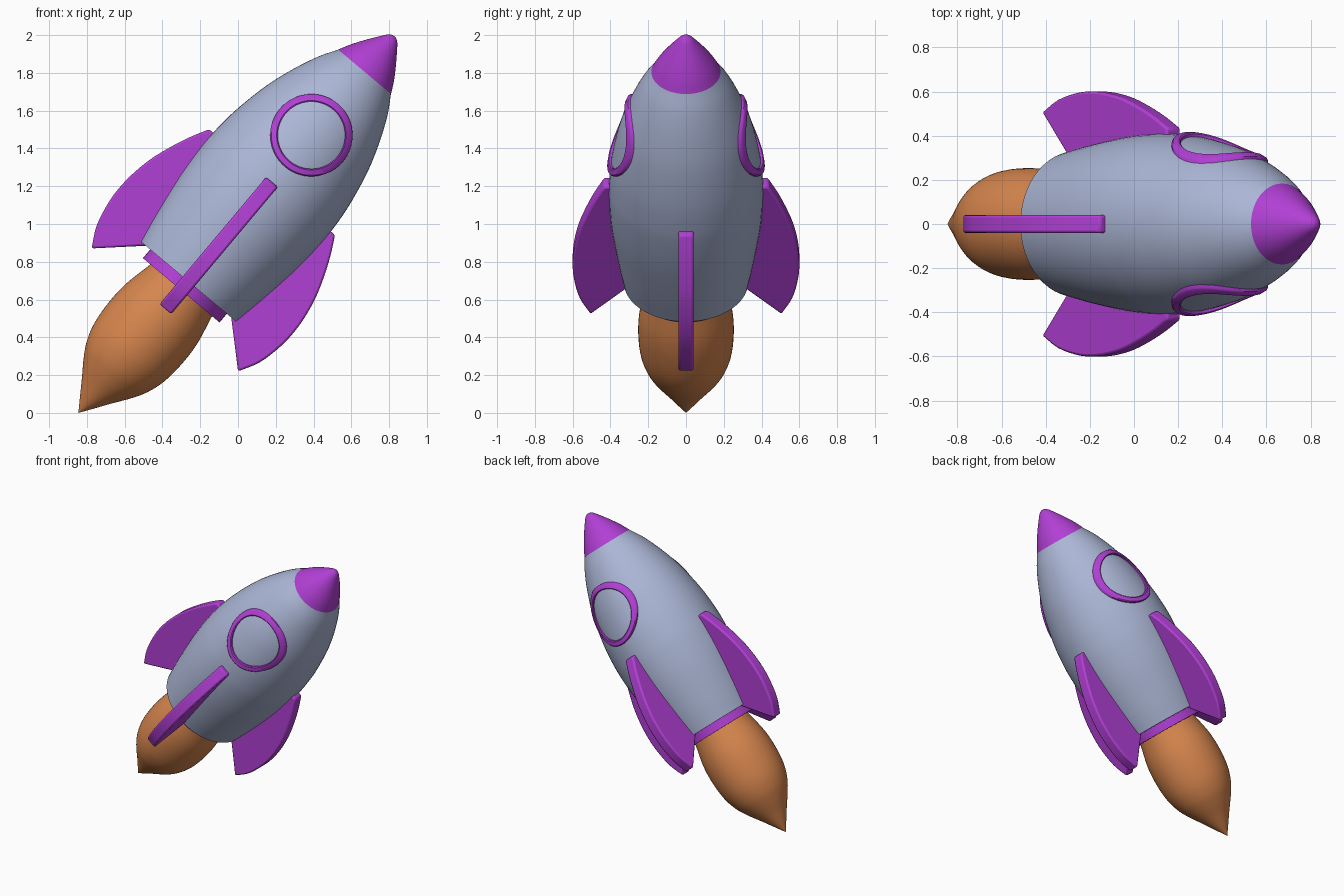
import bpy, bmesh, math
from mathutils import Matrix, Vector

cube = bpy.data.objects.get("Cube")
if cube:
    bpy.data.objects.remove(cube, do_unlink=True)

# The rocket is built along local z, tail at the origin, then tilted
TILT = Matrix.Translation((-0.845, 0, 0)) @ Matrix.Rotation(math.radians(40), 4, 'Y')


def material(name, rgb):
    m = bpy.data.materials.new(name)
    m.use_nodes = True
    m.diffuse_color = (*rgb, 1)
    m.node_tree.nodes["Principled BSDF"].inputs["Base Color"].default_value = (*rgb, 1)
    return m


grey = material("blue_grey", (0.41, 0.47, 0.67))
purple = material("purple", (0.44, 0.05, 0.66))
orange = material("orange", (0.67, 0.235, 0.075))


def finish(name, bm, mat, bevel=0):
    """Turn a bmesh into a tilted, smooth-shaded object."""
    bmesh.ops.recalc_face_normals(bm, faces=bm.faces)
    mesh = bpy.data.meshes.new(name)
    bm.to_mesh(mesh)
    bm.free()
    mesh.materials.append(mat)
    mesh.transform(TILT)
    ob = bpy.data.objects.new(name, mesh)
    bpy.context.collection.objects.link(ob)
    bpy.ops.object.select_all(action='DESELECT')
    bpy.context.view_layer.objects.active = ob
    ob.select_set(True)
    bpy.ops.object.shade_smooth_by_angle(angle=math.radians(35))
    if bevel:
        mod = ob.modifiers.new("Bevel", 'BEVEL')
        mod.width, mod.segments = bevel, 2
        mod.limit_method, mod.angle_limit = 'ANGLE', math.radians(50)
    return ob


def spline(points, steps=6):
    """Smooth curve through the given 2D points."""
    p = [Vector(q) for q in points]
    p = [2 * p[0] - p[1]] + p + [2 * p[-1] - p[-2]]
    out = []
    for a, b, c, d in zip(p, p[1:], p[2:], p[3:]):
        for i in range(steps):
            t = i / steps
            out.append(0.5 * (2 * b + (c - a) * t + (2 * a - 5 * b + 4 * c - d) * t ** 2
                              + (3 * b - a - 3 * c + d) * t ** 3))
    return out + [p[-2]]


def lathe(name, profile, mat, sides=64):
    """Revolve a (height, radius) profile around the axis and cap open ends."""
    bm = bmesh.new()
    rings = []
    for h, r in profile:
        if r < 1e-4:
            rings.append([bm.verts.new((0, 0, h))] * sides)
        else:
            rings.append([bm.verts.new((r * math.cos(math.tau * i / sides),
                                        r * math.sin(math.tau * i / sides), h))
                          for i in range(sides)])
    for lo, hi in zip(rings, rings[1:]):
        for i in range(sides):
            j = (i + 1) % sides
            bm.faces.new(dict.fromkeys((lo[i], lo[j], hi[j], hi[i])))
    for ring in (rings[0], rings[-1]):
        if len(set(ring)) > 1:
            bm.faces.new(ring)
    return finish(name, bm, mat)


# Hull, nose, collar and flame
hull = spline([(0.907, 0.33), (1.07, 0.36), (1.31, 0.395), (1.5, 0.408), (1.62, 0.406),
               (1.75, 0.394), (1.9, 0.367), (2.02, 0.336), (2.156, 0.287),
               (2.27, 0.235), (2.36, 0.18)])
lathe("hull", hull, grey)
lathe("nose_cone", spline([(2.357, 0.183), (2.42, 0.15), (2.49, 0.105), (2.55, 0.062),
                           (2.585, 0.035), (2.6, 0.015), (2.603, 0)]), purple)
lathe("tail_collar", [(0.847, 0.265), (0.92, 0.265)], purple)
lathe("flame", spline([(0, 0), (0.07, 0.048), (0.15, 0.102), (0.24, 0.165), (0.32, 0.21),
                       (0.42, 0.241), (0.55, 0.253), (0.68, 0.247), (0.82, 0.219),
                       (0.9, 0.2)]), orange)


def hull_radius(h):
    for a, b in zip(hull, hull[1:]):
        if a.x <= h <= b.x:
            return a.y + (b.y - a.y) * (h - a.x) / (b.x - a.x)
    return hull[-1].y


# Four swept fins: curved outer edge, root buried in the hull
outer = spline([(1.595, 0.435), (1.5, 0.485), (1.4, 0.528), (1.28, 0.569), (1.157, 0.593),
                (1.05, 0.6), (0.951, 0.593), (0.821, 0.563), (0.712, 0.506)], 4)
outline = [Vector((1.595, 0.36))] + outer + [Vector((0.912, 0.29))]
THICK = 0.082
for k, name in enumerate(("lower_fin", "back_fin", "upper_fin", "front_fin")):
    bm = bmesh.new()
    face = bm.faces.new([bm.verts.new((r, -THICK / 2, h)) for h, r in outline])
    ext = bmesh.ops.extrude_face_region(bm, geom=[face])["geom"]
    bmesh.ops.translate(bm, vec=(0, THICK, 0),
                        verts=[v for v in ext if isinstance(v, bmesh.types.BMVert)])
    bm.transform(Matrix.Rotation(k * math.pi / 2, 4, 'Z'))
    finish(name, bm, purple, bevel=0.011)

# Window rims that follow the hull on both sides
section = [(0.178, -0.03), (0.178, 0.012), (0.184, 0.018),
           (0.212, 0.018), (0.218, 0.012), (0.218, -0.03)]
N = 72
for side, name in ((-1, "front_window_rim"), (1, "back_window_rim")):
    bm = bmesh.new()
    loops = []
    for i in range(N):
        c, s = math.cos(math.tau * i / N), math.sin(math.tau * i / N)
        loop = []
        for rad, lift in section:
            x, h = rad * c, 1.919 + rad * s
            y = math.sqrt(hull_radius(h) ** 2 - x * x) + lift
            loop.append(bm.verts.new((x, side * y, h)))
        loops.append(loop)
    for i in range(N):
        a, b = loops[i], loops[(i + 1) % N]
        for j in range(len(section)):
            k = (j + 1) % len(section)
            bm.faces.new((a[j], a[k], b[k], b[j]))
    finish(name, bm, purple)
